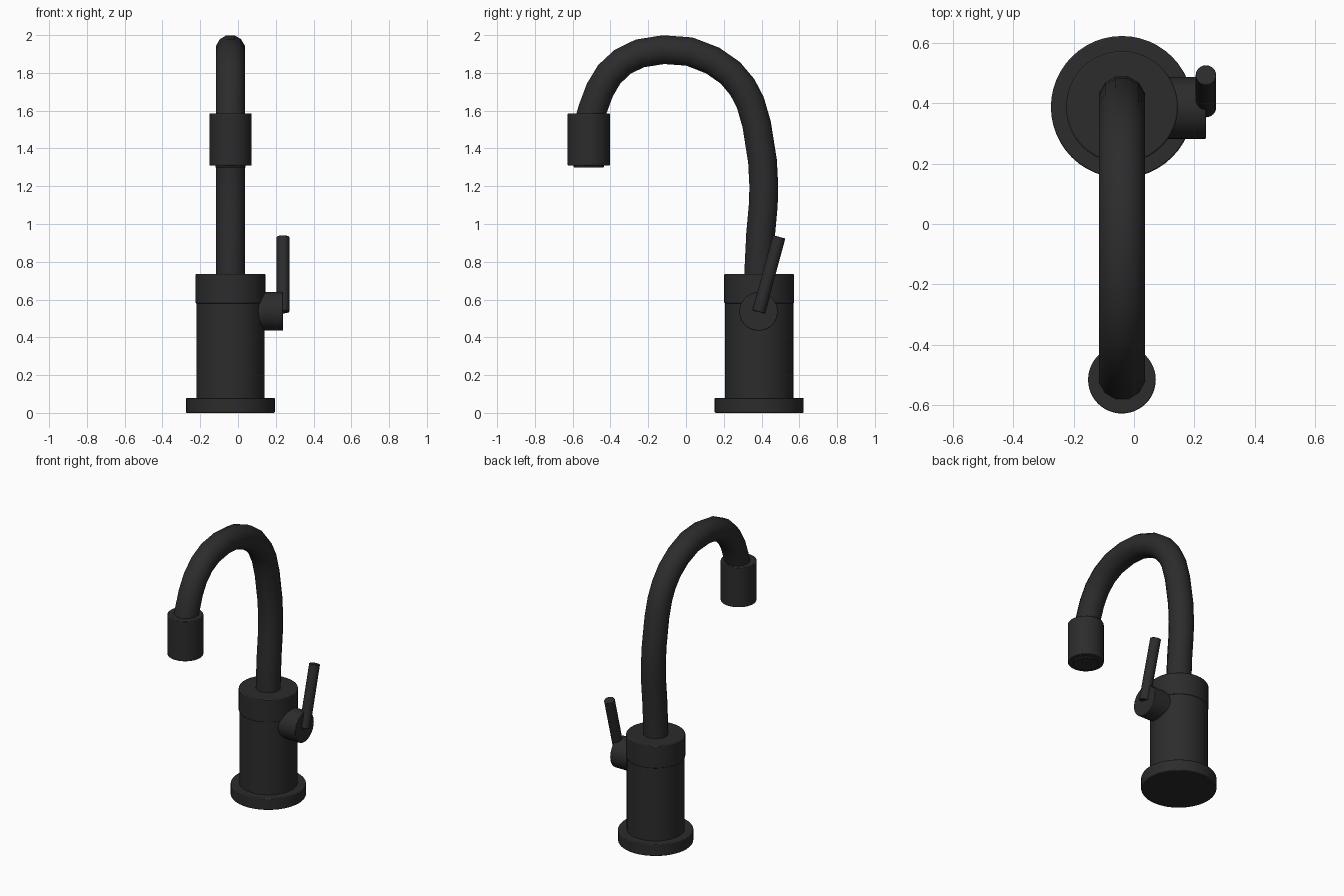
import bpy, bmesh, math
from mathutils import Vector

if "Cube" in bpy.data.objects:
    bpy.data.objects.remove(bpy.data.objects["Cube"])

CX, CY = -0.04, 0.387   # axis of the faucet body

black = bpy.data.materials.new("matte_black")
black.diffuse_color = (0.025, 0.025, 0.025, 1)
black.use_nodes = True
black.node_tree.nodes["Principled BSDF"].inputs["Base Color"].default_value = black.diffuse_color


def finish(ob):
    ob.data.materials.append(black)
    bpy.ops.object.select_all(action='DESELECT')
    ob.select_set(True)
    bpy.context.view_layer.objects.active = ob
    bpy.ops.object.shade_smooth_by_angle(angle=math.radians(40))


def rod(name, a, b, r, bevel=0.005, sides=48):
    """Cylinder from point a to point b with slightly softened rims."""
    a, b = Vector(a), Vector(b)
    d = b - a
    bpy.ops.mesh.primitive_cylinder_add(vertices=sides, radius=r, depth=d.length,
                                        location=(a + b) / 2,
                                        rotation=d.to_track_quat('Z', 'Y').to_euler())
    ob = bpy.context.object
    ob.name = name
    if bevel:
        m = ob.modifiers.new("soft_rim", 'BEVEL')
        m.width, m.segments, m.limit_method = bevel, 2, 'ANGLE'
    finish(ob)


# Body, stacked on one axis
for name, z0, z1, r in (("base_flange", 0, 0.08, 0.235),
                        ("body", 0.07, 0.59, 0.181),
                        ("collar", 0.58, 0.735, 0.185)):
    rod(name, (CX, CY, z0), (CX, CY, z1), r)

# Side valve and lever
rod("valve_knob", (0.0, 0.384, 0.537), (0.238, 0.384, 0.537), 0.102, 0.003)
rod("lever", (0.238, 0.385, 0.535), (0.238, 0.493, 0.932), 0.034, 0.003, 24)

# Spray head and nozzle
rod("spray_head", (CX, -0.515, 1.31), (CX, -0.515, 1.585), 0.112, 0.004)
rod("nozzle", (CX, -0.515, 1.30), (CX, -0.515, 1.34), 0.08, 0.002)

# Gooseneck spout: 12-sided tube swept along a centre line (y, z)
path = [(0.385, 0.70), (0.386, 0.76), (0.395, 0.945), (0.409, 1.10), (0.412, 1.20),
        (0.405, 1.332), (0.374, 1.528), (0.34, 1.645), (0.298, 1.725), (0.235, 1.80),
        (0.142, 1.865), (0.018, 1.913), (-0.119, 1.923), (-0.245, 1.903),
        (-0.335, 1.859), (-0.406, 1.793), (-0.456, 1.71), (-0.497, 1.60), (-0.51, 1.55)]
pts = [Vector((CX, y, z)) for y, z in path]
N, R = 12, 0.079
bm = bmesh.new()
rings = []
for i, p in enumerate(pts):
    t = (pts[min(i + 1, len(pts) - 1)] - pts[max(i - 1, 0)]).normalized()
    side = Vector((1, 0, 0))
    up = t.cross(side)
    rings.append([bm.verts.new(p + R * (math.cos(a) * side + math.sin(a) * up))
                  for a in (2 * math.pi * (k + 0.5) / N for k in range(N))])
for r0, r1 in zip(rings, rings[1:]):
    for k in range(N):
        j = (k + 1) % N
        bm.faces.new((r0[k], r0[j], r1[j], r1[k]))
bm.faces.new(rings[0])
bm.faces.new(rings[-1])
bmesh.ops.recalc_face_normals(bm, faces=bm.faces)
me = bpy.data.meshes.new("spout")
bm.to_mesh(me)
bm.free()
spout = bpy.data.objects.new("spout", me)
bpy.context.collection.objects.link(spout)
finish(spout)
